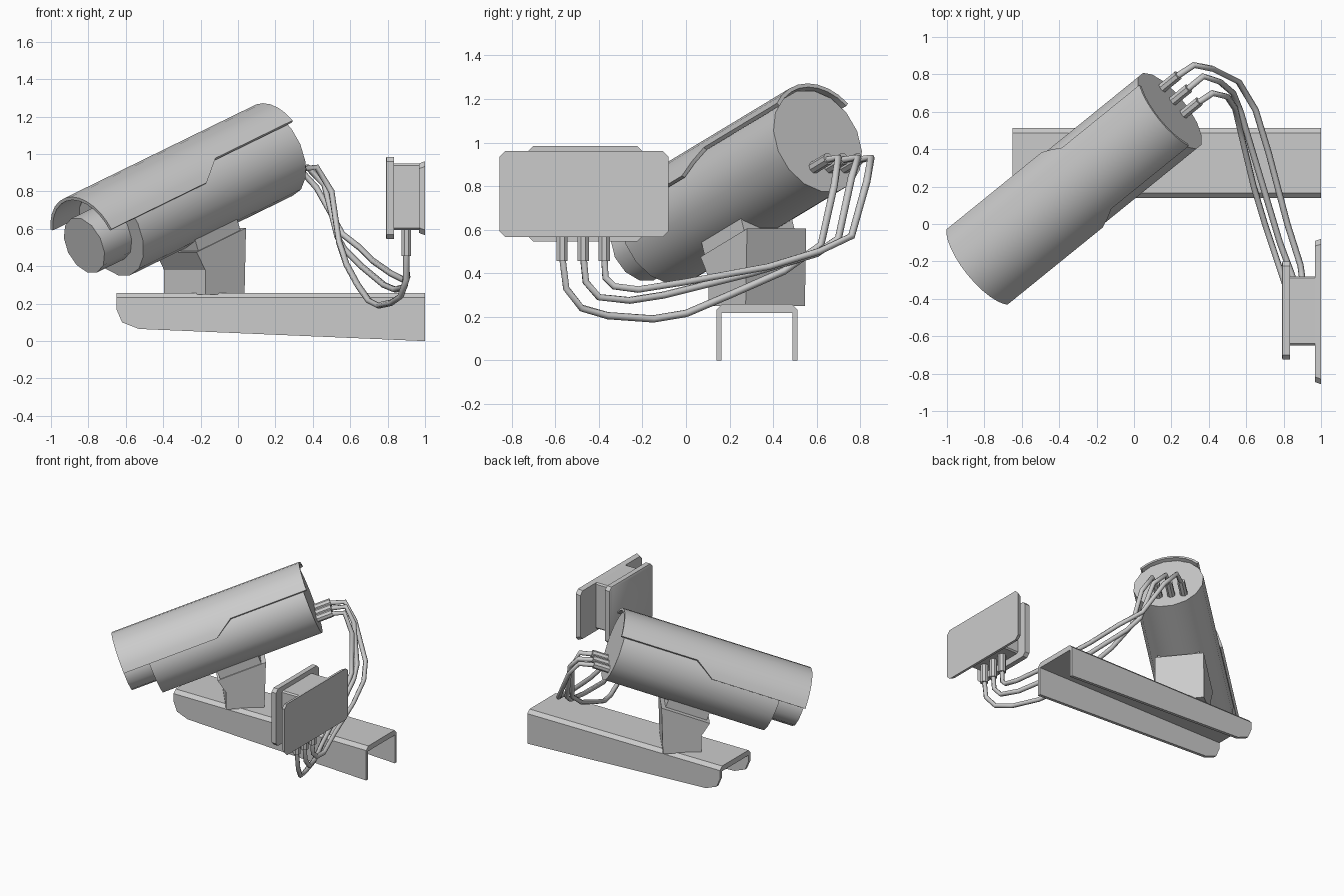
import bpy, bmesh
from math import radians, cos, sin, pi
from mathutils import Matrix, Vector

if "Cube" in bpy.data.objects:
    bpy.data.objects.remove(bpy.data.objects["Cube"])

# Local camera frame: x runs along the barrel to the rear, z is up
YAW = Matrix.Rotation(radians(39), 4, 'Z')
AXIS = (Matrix.Translation((-0.815, -0.21, 0.515)) @ YAW
        @ Matrix.Rotation(radians(-20.8), 4, 'Y'))
WORLD = Matrix.Identity(4)


def finish(name, bm, matrix=WORLD, thickness=0, recalc=True):
    if recalc:
        bmesh.ops.recalc_face_normals(bm, faces=bm.faces)
    bm.transform(matrix)
    mesh = bpy.data.meshes.new(name)
    bm.to_mesh(mesh)
    bm.free()
    ob = bpy.data.objects.new(name, mesh)
    bpy.context.collection.objects.link(ob)
    bpy.ops.object.select_all(action='DESELECT')
    ob.select_set(True)
    bpy.context.view_layer.objects.active = ob
    if thickness:
        ob.modifiers.new("thickness", 'SOLIDIFY').thickness = thickness
        bpy.ops.object.modifier_apply(modifier="thickness")
    bpy.ops.object.shade_smooth_by_angle(angle=radians(32))
    return ob


def loft(name, sections, matrix=WORLD):
    """Skin a row of closed sections and cap both ends."""
    bm = bmesh.new()
    rings = [[bm.verts.new(p) for p in sec] for sec in sections]
    n = len(rings[0])
    for a, b in zip(rings, rings[1:]):
        for i in range(n):
            j = (i + 1) % n
            bm.faces.new((a[i], a[j], b[j], b[i]))
    bm.faces.new(rings[0][::-1])
    bm.faces.new(rings[-1])
    return finish(name, bm, matrix)


def tube(name, x0, x1, r, sides, matrix=WORLD, y=0, z=0):
    return loft(name, [[(x, y + r * cos(2 * pi * (i + .5) / sides), z + r * sin(2 * pi * (i + .5) / sides))
                        for i in range(sides)] for x in (x0, x1)], matrix)


def plate(x, y0, y1, z0, z1, c):
    """Rectangle in the yz plane with clipped corners."""
    return [(x, y0 + c, z0), (x, y1 - c, z0), (x, y1, z0 + c), (x, y1, z1 - c),
            (x, y1 - c, z1), (x, y0 + c, z1), (x, y0, z1 - c), (x, y0, z0 + c)]


# Wall bracket: tapered inverted channel
def channel(x, zb):
    half = [(0.186, zb), (0.186, 0.232), (0.16, 0.258)]
    inner = [(0.163, 0.218), (0.163, zb)]
    pts = [(-y, z) for y, z in half] + half[::-1] + inner[::-1] + [(-y, z) for y, z in inner]
    return [(x, 0.326 + y, z) for y, z in pts]


loft("wall_bracket", [channel(*s) for s in
                      ((-0.65, 0.17), (-0.62, 0.10), (-0.53, 0.065), (1.0, 0.0))])

# Swivel base with kinked front, and the pitched saddle under the barrel
profile = [(-0.135, 0.25), (0.135, 0.25), (0.145, 0.605), (-0.195, 0.475), (-0.135, 0.38)]
loft("swivel_base", [[(h, y, z) for h, z in profile] for y in (-0.175, 0.175)],
     Matrix.Translation((-0.18, 0.325, 0)) @ YAW)
loft("saddle", [plate(x, -0.15, 0.15, -0.30, -0.12, 0.002) for x in (0.60, 0.91)], AXIS)

# Camera barrel and lens
tube("barrel", 0.19, 1.385, 0.252, 16, AXIS)
tube("lens_housing", -0.01, 0.25, 0.16, 12, AXIS)

# Sun shield: arc shell with a stepped lower edge
bm = bmesh.new()
angles = [19, 29.5] + [40 + 12.5 * i for i in range(9)] + [150.5, 161]
stations = [(0, 19), (0.70, 19), (0.77, 29.5), (0.84, 40), (1.41, 40)]
grid = []
for t, lim in stations:
    row = []
    for a in angles:
        a = radians(min(max(a, lim), 180 - lim))
        row.append(bm.verts.new((t, 0.274 * cos(a), 0.274 * sin(a))))
    grid.append(row)
for a, b in zip(grid, grid[1:]):
    for j in range(len(angles) - 1):
        bm.faces.new((a[j], a[j + 1], b[j + 1], b[j]))
bmesh.ops.remove_doubles(bm, verts=bm.verts, dist=0.0005)
finish("sun_shield", bm, AXIS, thickness=0.018, recalc=False)

# Junction box: cover, core and back plate
loft("box_cover", [plate(0.79, -0.715, -0.21, 0.553, 0.977, 0.025),
                   plate(0.795, -0.725, -0.20, 0.545, 0.985, 0.025),
                   plate(0.833, -0.725, -0.20, 0.545, 0.985, 0.025)])
loft("box_core", [plate(x, -0.65, -0.28, 0.595, 0.95, 0.01) for x in (0.82, 0.975)])
loft("back_plate", [plate(0.968, -0.845, -0.09, 0.578, 0.95, 0.028),
                    plate(1.0, -0.857, -0.08, 0.566, 0.962, 0.028)])

# Cables with a plug at each end
paths = [
    [(.32, .85, .93), (.42, .83, .82), (.56, .76, .57), (.65, .61, .50), (.72, .38, .43),
     (.82, 0, .36), (.89, -.22, .325), (.905, -.33, .34), (.90, -.37, .38)],
    [(.37, .79, .93), (.46, .76, .84), (.53, .70, .56), (.57, .60, .49), (.66, .30, .40),
     (.78, -.10, .30), (.84, -.26, .275), (.89, -.40, .29), (.90, -.46, .36)],
    [(.42, .70, .93), (.50, .68, .80), (.54, .62, .53), (.58, .45, .41), (.64, .20, .30),
     (.70, 0, .215), (.75, -.15, .19), (.82, -.36, .205), (.87, -.48, .24), (.90, -.55, .33)],
]
for k, path in enumerate(paths):
    side = 0.12 - 0.09 * k
    end_y = -0.375 - 0.097 * k
    tube(f"rear_plug_{k + 1}", 1.36, 1.50, 0.028, 8, AXIS, side, -0.13)
    tube(f"box_plug_{k + 1}", -0.60, -0.455, 0.028, 8,
         Matrix.Translation((0.90, end_y, 0)) @ Matrix.Rotation(radians(90), 4, 'Y'))
    pts = [AXIS @ Vector((1.48, side, -0.13))] + [Vector(p) for p in path] + [Vector((.90, end_y, .48))]
    cu = bpy.data.curves.new(f"cable_{k + 1}", 'CURVE')
    cu.dimensions = '3D'
    cu.bevel_depth = 0.017
    cu.bevel_resolution = 1
    cu.use_fill_caps = True
    sp = cu.splines.new('POLY')
    sp.points.add(len(pts) - 1)
    for q, p in zip(sp.points, pts):
        q.co = (*p, 1)
    bpy.context.collection.objects.link(bpy.data.objects.new(f"cable_{k + 1}", cu))
